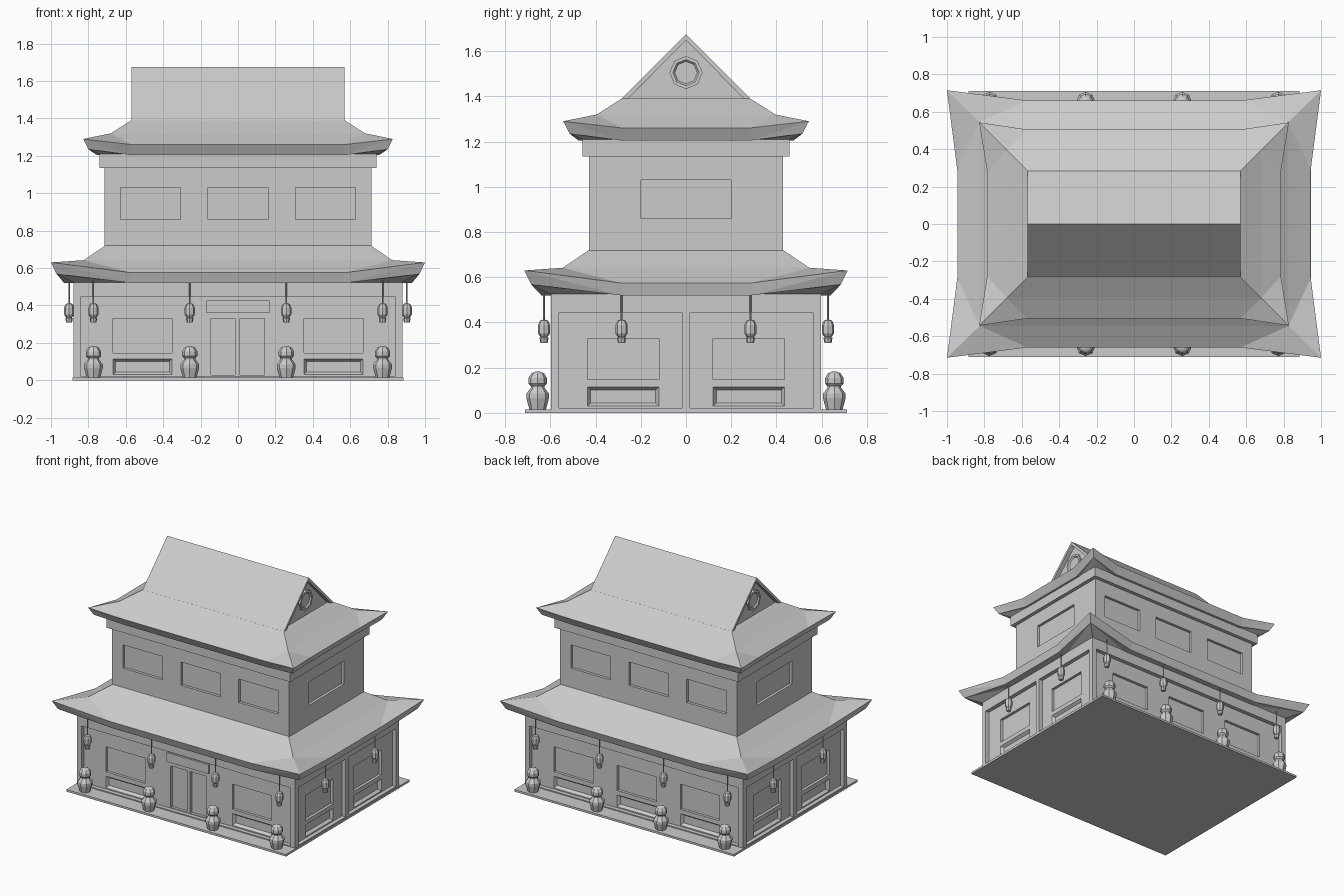
import bpy, bmesh, math
from mathutils import Matrix, Vector

if "Cube" in bpy.data.objects:
    bpy.data.objects.remove(bpy.data.objects["Cube"])


def finish(name, bm, merge=False):
    """Turn a bmesh into a named, flat-shaded object."""
    if merge:
        bmesh.ops.dissolve_limit(bm, angle_limit=0.005, verts=bm.verts[:], edges=bm.edges[:])
    bmesh.ops.recalc_face_normals(bm, faces=bm.faces[:])
    me = bpy.data.meshes.new(name)
    bm.to_mesh(me)
    bm.free()
    ob = bpy.data.objects.new(name, me)
    bpy.context.collection.objects.link(ob)
    return ob


def box(name, x, y, z0, z1, cy=0.0):
    """Box with half sizes x, y."""
    bm = bmesh.new()
    m = Matrix.Translation((0, cy, (z0 + z1) / 2)) @ Matrix.Diagonal((2 * x, 2 * y, z1 - z0, 1))
    bmesh.ops.create_cube(bm, size=1, matrix=m)
    return finish(name, bm)


def prism(name, profile, half):
    """Profile of (y, z) points extruded along x."""
    bm = bmesh.new()
    a, b = [[bm.verts.new((s * half, y, z)) for y, z in profile] for s in (-1, 1)]
    n = len(profile)
    bm.faces.new(a)
    bm.faces.new(b)
    for i in range(n):
        j = (i + 1) % n
        bm.faces.new((a[i], a[j], b[j], b[i]))
    return finish(name, bm)


def lathe(name, profile, loc, sides=8):
    """(radius, z) profile turned around z."""
    bm = bmesh.new()
    rings = [[bm.verts.new((loc[0] + r * math.cos(t), loc[1] + r * math.sin(t), z))
              for t in (2 * math.pi * i / sides for i in range(sides))] for r, z in profile]
    for a, b in zip(rings, rings[1:]):
        for i in range(sides):
            j = (i + 1) % sides
            bm.faces.new((a[i], a[j], b[j], b[i]))
    bm.faces.new(rings[0])
    bm.faces.new(rings[-1])
    return finish(name, bm)


def skirt_roof(name, levels, sx, sy):
    """Hipped roof from rings; each level is a corner point and a mid-side point."""
    bm = bmesh.new()
    rings = []
    for (cx, cy, cz), (mx, my, mz) in levels:
        half = [(-cx, -cy, cz), (-sx, -my, mz), (sx, -my, mz),
                (cx, -cy, cz), (mx, -sy, mz), (mx, sy, mz)]
        rings.append([bm.verts.new(p) for p in half + [(-x, -y, z) for x, y, z in half]])
    for a, b in zip(rings, rings[1:]):
        for i in range(12):
            j = (i + 1) % 12
            if i % 3 == 0:
                faces = ((a[i], a[j], b[i]), (a[j], b[j], b[i]))
            elif i % 3 == 2:
                faces = ((a[i], a[j], b[j]), (a[i], b[j], b[i]))
            else:
                faces = ((a[i], a[j], b[j], b[i]),)
            for f in faces:
                bm.faces.new(f)
    bm.faces.new(rings[0])
    bm.faces.new(rings[-1])
    return finish(name, bm, merge=True)


def carve(ob, recesses):
    """Cut recesses (side, u0, u1, z0, z1, plane, depth, taper) out of a wall."""
    bm = bmesh.new()
    for k, u0, u1, z0, z1, plane, depth, taper in recesses:
        rot = Matrix.Rotation(k * math.pi / 2, 3, 'Z')
        loops = []
        for d, t in ((plane + 0.01, 0), (plane, 0), (plane - depth, taper)):
            pts = ((u0 + t, z0 + t), (u1 - t, z0 + t), (u1 - t, z1 - t), (u0 + t, z1 - t))
            loops.append([bm.verts.new(rot @ Vector((u, -d, z))) for u, z in pts])
        for a, b in zip(loops, loops[1:]):
            for i in range(4):
                j = (i + 1) % 4
                bm.faces.new((a[i], a[j], b[j], b[i]))
        bm.faces.new(loops[0])
        bm.faces.new(loops[-1])
    cutter = finish("cutter", bm)
    cutter.hide_render = True
    mod = ob.modifiers.new("recess", 'BOOLEAN')
    mod.operation, mod.solver, mod.object = 'DIFFERENCE', 'EXACT', cutter
    bpy.context.view_layer.objects.active = ob
    bpy.ops.object.modifier_apply(modifier=mod.name)
    bpy.data.objects.remove(cutter)


def flat(x, y, z):
    return (x, y, z), (x, y, z)


# Base and ground floor walls
box("base_plate", 0.885, 0.712, 0, 0.015)
WX, WY, D = 0.88, 0.598, 0.03
ground = box("ground_floor_walls", WX, WY, 0.01, 0.53)
panels = [(k, -0.843, 0.843, 0.022, 0.445, WY, D, 0) for k in (0, 2)]
panels += [(k, a, a + 0.544, 0.022, 0.443, WX, D, 0) for k in (1, 3) for a in (-0.562, 0.018)]
carve(ground, panels)

# Ground floor windows, low panels and doors
cuts = []
bays = [(0, -0.51, WY), (0, 0.51, WY)] + [(2, u, WY) for u in (-0.51, 0, 0.51)]
bays += [(k, u, WX) for k in (1, 3) for u in (-0.278, 0.278)]
for k, u, plane in bays:
    cuts.append((k, u - 0.158, u + 0.158, 0.147, 0.33, plane - D, 0.02, 0))
    cuts.append((k, u - 0.158, u + 0.158, 0.03, 0.115, plane - D, 0.02, 0.014))
for u in (-0.08, 0.076):
    cuts.append((0, u - 0.065, u + 0.065, 0.027, 0.33, WY - D, 0.02, 0))
carve(ground, cuts)
box("sign_board", 0.168, 0.012, 0.36, 0.427, cy=-(WY - D) - 0.002)

# Lower roof with upturned corners
skirt_roof("lower_roof", [
    flat(0.87, 0.59, 0.52),
    ((0.97, 0.685, 0.568), (0.93, 0.64, 0.52)),
    ((1.0, 0.715, 0.63), (0.945, 0.66, 0.575)),
    flat(0.825, 0.545, 0.642),
    flat(0.71, 0.43, 0.72)], 0.57, 0.29)

# Upper floor with windows and cornice
upper = box("upper_floor_walls", 0.713, 0.43, 0.70, 1.14)
wins = [(k, u - 0.16, u + 0.16, 0.86, 1.03, 0.43, 0.02, 0) for k in (0, 2) for u in (-0.467, 0, 0.467)]
wins += [(k, -0.2, 0.2, 0.86, 1.03, 0.713, 0.02, 0) for k in (1, 3)]
carve(upper, wins)
box("cornice", 0.74, 0.457, 1.135, 1.21)

# Upper roof: flared skirt, gable slopes and gable wall
skirt_roof("upper_roof_skirt", [
    flat(0.73, 0.447, 1.204),
    ((0.8, 0.515, 1.235), (0.755, 0.475, 1.204)),
    ((0.828, 0.543, 1.29), (0.785, 0.505, 1.26)),
    flat(0.68, 0.395, 1.32),
    flat(0.57, 0.285, 1.39)], 0.57, 0.28)
prism("gable_roof", [(-0.285, 1.389), (0, 1.675), (0.285, 1.389),
                     (0.258, 1.389), (0, 1.648), (-0.258, 1.389)], 0.57)
prism("gable_wall", [(-0.26, 1.385), (0, 1.65), (0.26, 1.385)], 0.54)

# Octagonal vents on both gables
for s in (-1, 1):
    vent = lathe("gable_vent", [(0.073, 0), (0.073, 0.015), (0.058, 0.015), (0.05, 0.006)], (0, 0))
    vent.matrix_world = Matrix.Translation((s * 0.538, 0, 1.505)) @ Matrix.Rotation(s * math.pi / 2, 4, 'Y')

# Stone posts along front and back
for x in (-0.773, -0.258, 0.258, 0.773):
    for y in (-0.656, 0.656):
        lathe("stone_post", [(0.036, 0.012), (0.05, 0.065), (0.05, 0.085), (0.03, 0.112), (0.03, 0.118),
                             (0.041, 0.13), (0.041, 0.155), (0.028, 0.175), (0.012, 0.182)], (x, y))

# Hanging lanterns and cords under the eaves
spots = [(x, y) for x in (-0.773, -0.258, 0.258, 0.773) for y in (-0.628, 0.628)]
spots += [(x, y) for x in (-0.903, 0.903) for y in (-0.285, 0.285)]
for p in spots:
    lathe("lantern", [(0.016, 0.31), (0.02, 0.332), (0.014, 0.335), (0.018, 0.338), (0.027, 0.352),
                      (0.027, 0.388), (0.018, 0.408), (0.006, 0.412)], p)
    lathe("lantern_cord", [(0.004, 0.405), (0.004, 0.53)], p, 4)
